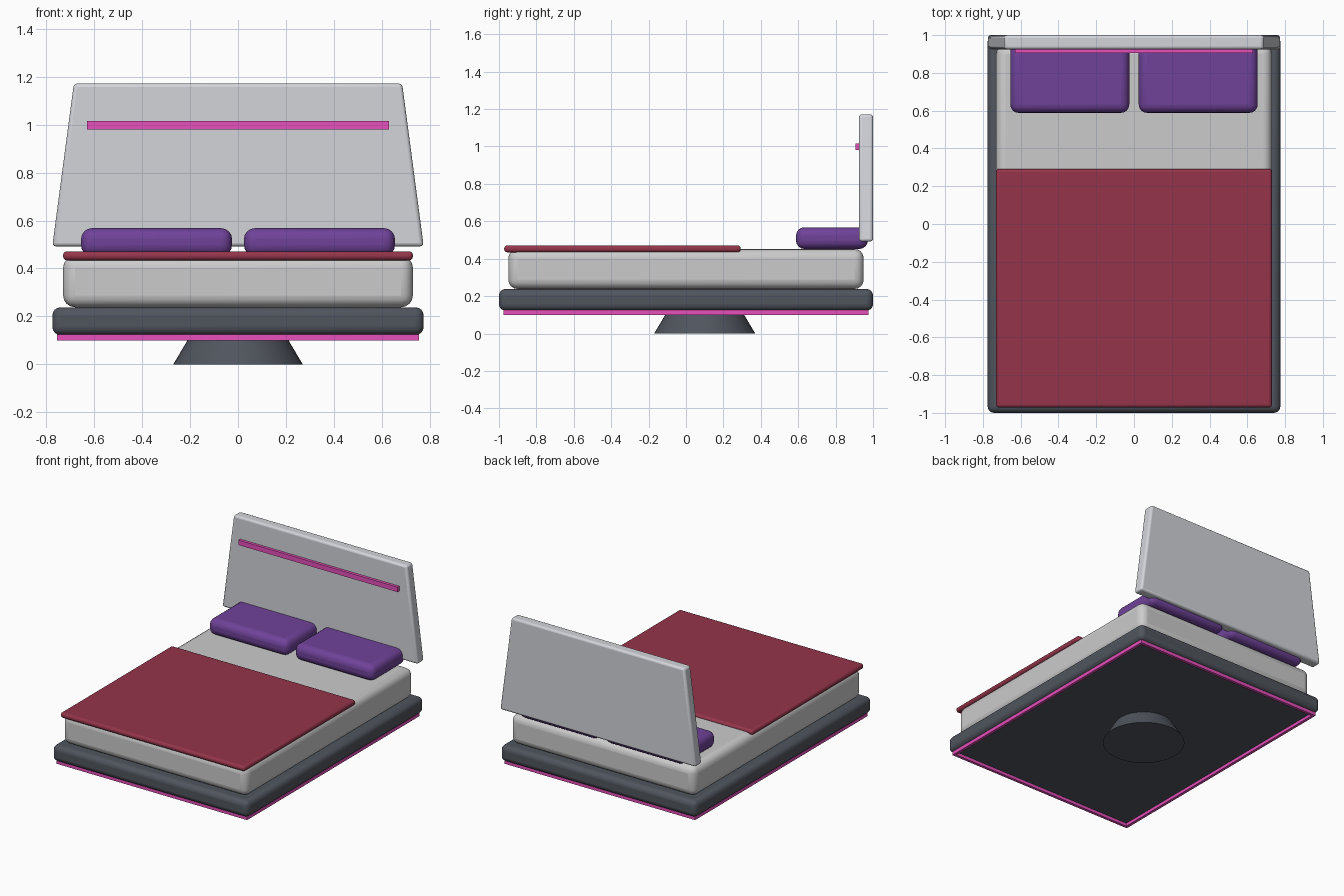
import bpy, bmesh, math

if "Cube" in bpy.data.objects:
    bpy.data.objects.remove(bpy.data.objects["Cube"])


def material(name, rgb):
    m = bpy.data.materials.new(name)
    m.diffuse_color = (*rgb, 1)
    m.use_nodes = True
    m.node_tree.nodes["Principled BSDF"].inputs["Base Color"].default_value = m.diffuse_color
    return m


DARK = material("dark_frame", (0.08, 0.09, 0.11))
PALE = material("pale_panel", (0.65, 0.66, 0.70))
RED = material("red_fabric", (0.30, 0.035, 0.07))
PURPLE = material("purple_fabric", (0.16, 0.055, 0.32))
PINK = material("pink_light", (0.80, 0.08, 0.50))


def finish(ob, name, mat, bevel=0, segments=4):
    ob.name = name
    if mat:
        ob.data.materials.append(mat)
    if bevel:
        mod = ob.modifiers.new("rounding", 'BEVEL')
        mod.width, mod.segments = bevel, segments
        mod.limit_method = 'NONE'
        bpy.ops.object.shade_smooth_by_angle(angle=math.radians(35))
    return ob


def box(name, x, y, z, mat=None, bevel=0, segments=4):
    """Box from (min, max) ranges on each axis."""
    bpy.ops.mesh.primitive_cube_add(size=1)
    ob = bpy.context.object
    for v in ob.data.vertices:
        v.co = [r[0] if c < 0 else r[1] for r, c in zip((x, y, z), v.co)]
    return finish(ob, name, mat, bevel, segments)


# Pedestal, set slightly towards the head end
bpy.ops.mesh.primitive_cone_add(vertices=48, radius1=0.27, radius2=0.196,
                                depth=0.125, location=(0, 0.1, 0.0625))
finish(bpy.context.object, "pedestal", DARK)
bpy.ops.object.shade_smooth_by_angle(angle=math.radians(35))

# Platform, mattress and blanket
box("platform", (-0.775, 0.775), (-1, 1), (0.122, 0.238), DARK, 0.035)
box("mattress", (-0.73, 0.73), (-0.95, 0.95), (0.238, 0.452), None, 0.05)
box("blanket", (-0.73, 0.73), (-0.972, 0.292), (0.434, 0.471), RED, 0.016, 3)

# Light strips under the platform rim
for side, label in ((-1, "left"), (1, "right")):
    xs = sorted((side * 0.735, side * 0.755))
    box(f"{label}_light_strip", xs, (-0.975, 0.975), (0.1, 0.125), PINK)
for side, label in ((-1, "foot"), (1, "head")):
    ys = sorted((side * 0.955, side * 0.975))
    box(f"{label}_light_strip", (-0.735, 0.735), ys, (0.1, 0.125), PINK)

# Pillows
for side, label in ((-1, "left"), (1, "right")):
    xs = sorted((side * 0.025, side * 0.655))
    box(f"{label}_pillow", xs, (0.588, 0.972), (0.452, 0.568), PURPLE, 0.045)

# Headboard, narrowing towards the top
head = box("headboard", (-0.775, 0.775), (0.925, 1), (0.492, 1.172), PALE, 0.015, 3)
for v in head.data.vertices:
    if v.co.z > 1:
        v.co.x *= 0.685 / 0.775

# Light strip across the headboard
box("headboard_light", (-0.63, 0.63), (0.905, 0.93), (0.98, 1.015), PINK)
